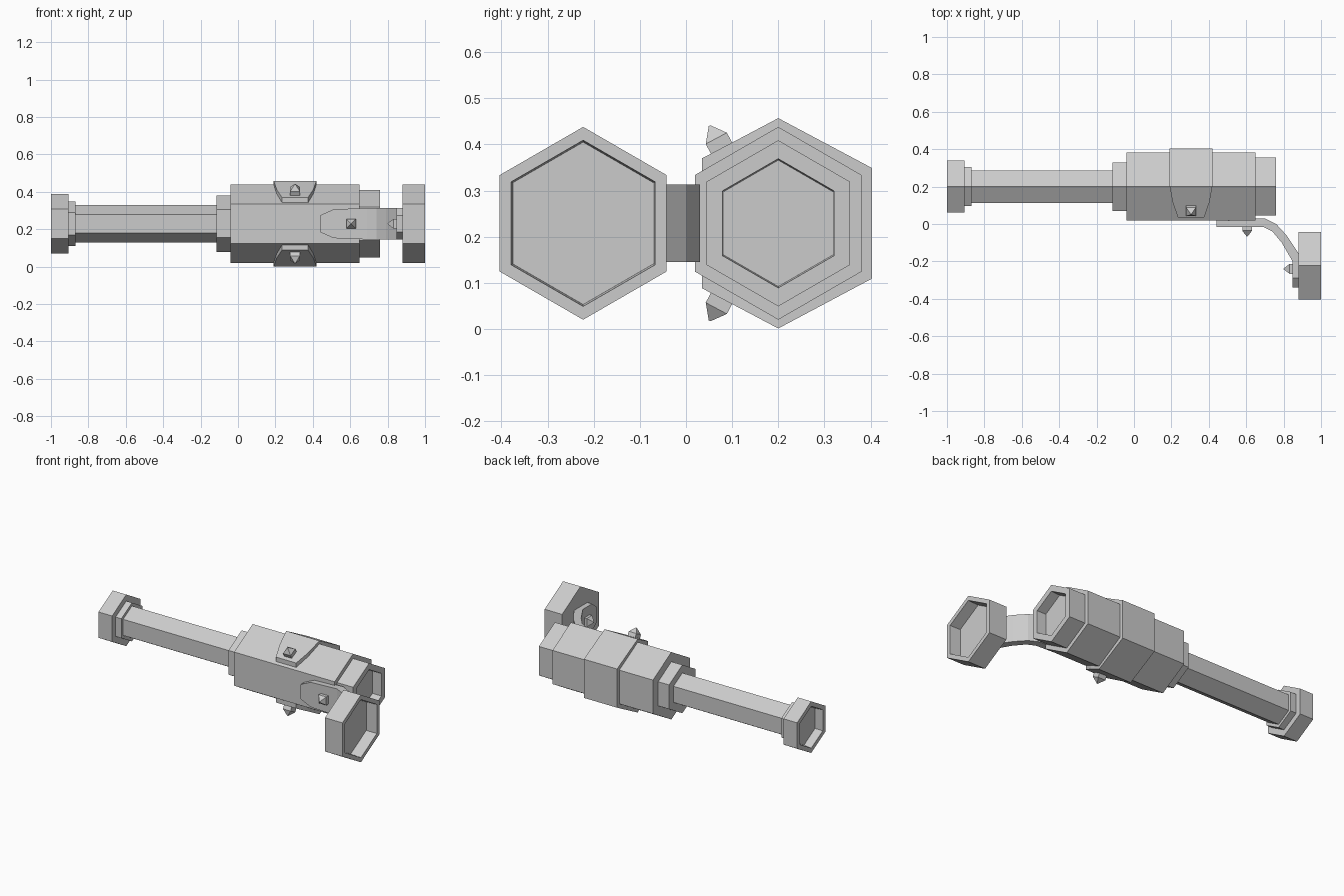
import bpy, bmesh, math
from mathutils import Vector

cube = bpy.data.objects.get("Cube")
if cube:
    bpy.data.objects.remove(cube, do_unlink=True)

GREY = (0.6, 0.6, 0.6, 1)
mat = bpy.data.materials.new("plain grey")
mat.use_nodes = True
mat.diffuse_color = GREY
mat.node_tree.nodes["Principled BSDF"].inputs["Base Color"].default_value = GREY

MID_Z = 0.229   # height of every axis
MAIN_Y = 0.2    # axis of the main tube
POD_Y = -0.223  # axis of the side lens


def loft(name, rings):
    """Skin a list of equal-sized point rings and cap both ends."""
    bm = bmesh.new()
    rows = [[bm.verts.new(p) for p in ring] for ring in rings]
    n = len(rows[0])
    for a, b in zip(rows, rows[1:]):
        for i in range(n):
            j = (i + 1) % n
            bm.faces.new((a[i], a[j], b[j], b[i]))
    bm.faces.new(rows[0])
    bm.faces.new(rows[-1])
    bmesh.ops.recalc_face_normals(bm, faces=bm.faces)
    mesh = bpy.data.meshes.new(name)
    bm.to_mesh(mesh)
    bm.free()
    mesh.materials.append(mat)
    obj = bpy.data.objects.new(name, mesh)
    bpy.context.collection.objects.link(obj)
    return obj


def hexagon(x, y, r):
    angles = [math.radians(90 + 60 * i) for i in range(6)]
    return [(x, y + r * math.cos(a), MID_Z + r * math.sin(a)) for a in angles]


def hex_part(name, y, profile):
    """Six-sided turned part along x from (x, radius) steps."""
    return loft(name, [hexagon(x, y, r) for x, r in profile])


def stud(name, base, normal, side):
    """Square stud with a pyramid tip, standing along normal."""
    c, n, s = Vector(base), Vector(normal).normalized(), Vector(side)
    t = n.cross(s)

    def square(h, r):
        return [c + n * h + s * r * u + t * r * v
                for u, v in ((-1, -1), (1, -1), (1, 1), (-1, 1))]
    return loft(name, [square(-0.01, 0.026), square(0.024, 0.026), square(0.055, 0.002)])


# Main tube, from the eyepiece to the front lens
hex_part("eyepiece", MAIN_Y,
         [(-0.95, 0.125), (-1, 0.13), (-1, 0.16), (-0.907, 0.16)])
hex_part("eyepiece_collar", MAIN_Y, [(-0.907, 0.12), (-0.868, 0.12)])
hex_part("narrow_tube", MAIN_Y, [(-0.868, 0.1), (-0.115, 0.1)])
hex_part("rear_collar", MAIN_Y, [(-0.115, 0.15), (-0.04, 0.15)])
hex_part("main_body", MAIN_Y, [(-0.04, 0.209), (0.65, 0.209)])
hex_part("front_lens_ring", MAIN_Y,
         [(0.65, 0.18), (0.76, 0.18), (0.76, 0.14), (0.70, 0.137)])

# Side lens with a deep recess
hex_part("side_lens", POD_Y,
         [(0.88, 0.209), (1, 0.209), (1, 0.18), (0.93, 0.176)])

# Clasp band wrapped around the back of the body, tapering to two front flaps
half = [((-0.165, 0.141), (-0.165, 0.112), 0.07),
        ((-0.085, 0.183), (-0.085, 0.150), 0.098),
        ((0, 0.228), (0, 0.200), 0.114),
        ((0.203, 0.120), (0.175, 0.100), 0.114)]
path = half + [((o[0], -o[1]), (i[0], -i[1]), w) for o, i, w in reversed(half)]
BAND_X = 0.305
loft("clasp_band", [
    [(BAND_X + s * w, MAIN_Y + p[0], MID_Z + p[1])
     for s, p in ((-1, o), (1, o), (1, i), (-1, i))]
    for o, i, w in path])

# Curved strap that carries the side lens: front edge, back edge, half width
strap = [((0.44, -0.015), (0.44, 0.03), 0.045),
         ((0.51, -0.015), (0.51, 0.03), 0.077),
         ((0.69, -0.015), (0.70, 0.03), 0.084),
         ((0.74, -0.04), (0.76, 0.0), 0.084),
         ((0.79, -0.10), (0.815, -0.06), 0.084),
         ((0.848, -0.20), (0.885, -0.165), 0.084),
         ((0.848, -0.29), (0.885, -0.29), 0.084),
         ((0.848, -0.34), (0.885, -0.34), 0.045)]
loft("curved_strap", [
    [(p[0], p[1], MID_Z + s * w) for s, p in ((-1, f), (1, f), (1, b), (-1, b))]
    for f, b, w in strap])

# Studs on the strap and on both band flaps
stud("strap_stud", (0.605, -0.012, MID_Z), (0, -1, 0), (1, 0, 0))
stud("side_lens_stud", (0.855, -0.24, MID_Z), (-1, 0, 0), (0, 1, 0))
for label, s in (("upper", 1), ("lower", -1)):
    stud(label + "_band_stud", (BAND_X, 0.077, MID_Z + s * 0.163),
         (0, -0.47, s * 0.88), (1, 0, 0))
